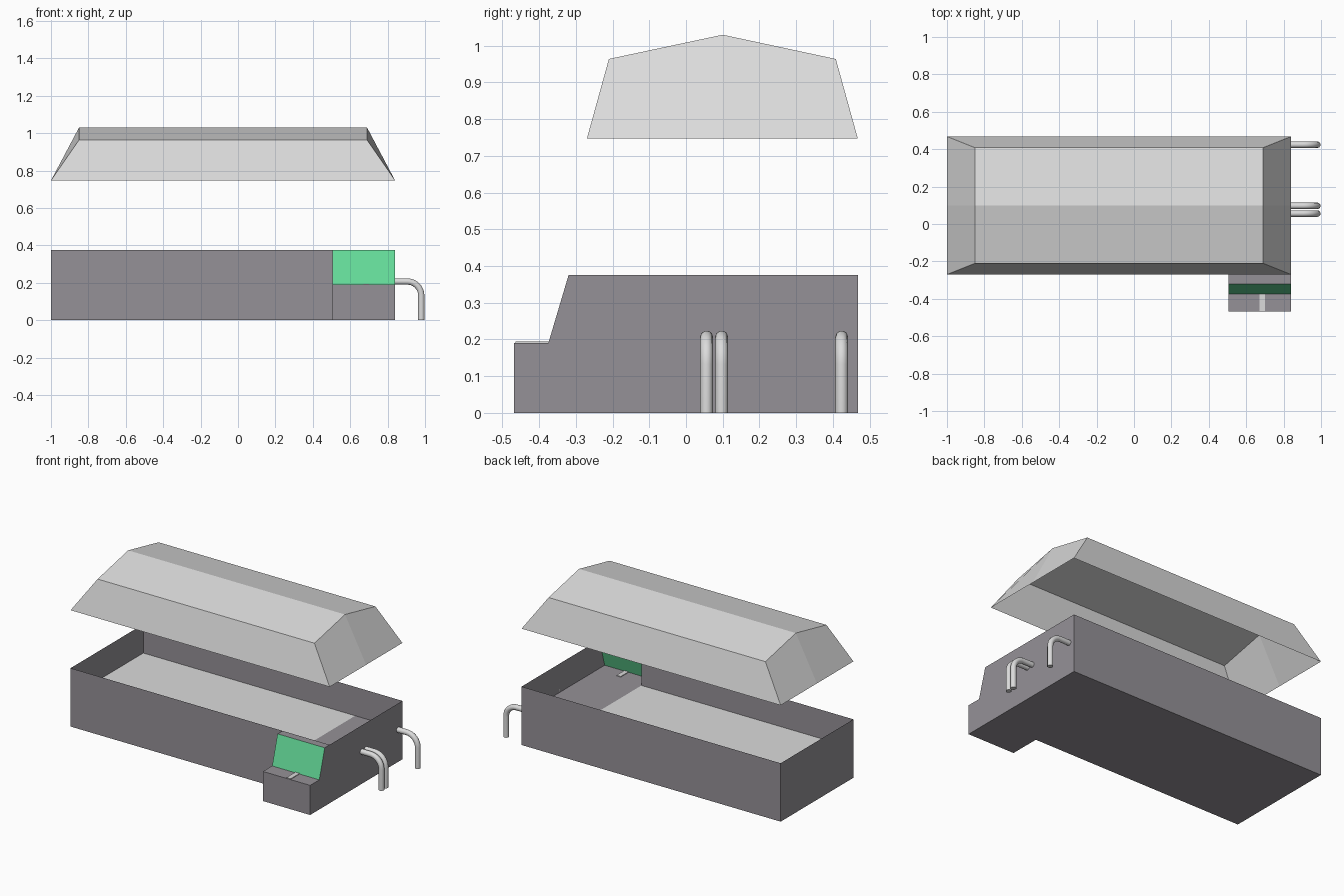
import bpy, bmesh, math
from mathutils import Vector

if "Cube" in bpy.data.objects:
    bpy.data.objects.remove(bpy.data.objects["Cube"])


def material(name, rgb):
    m = bpy.data.materials.new(name)
    m.diffuse_color = (*rgb, 1)
    m.use_nodes = True
    m.node_tree.nodes["Principled BSDF"].inputs["Base Color"].default_value = m.diffuse_color
    return m


HULL = material("purple grey", (0.30, 0.285, 0.31))
LIGHT = material("light grey", (0.71, 0.71, 0.71))
GREEN = material("screen green", (0.13, 0.71, 0.32))

X0, XC, X1 = -1.0, 0.505, 0.84       # left end, console start, right end
YC, YS, YT = -0.468, -0.375, -0.32   # console front, screen foot, screen top
Y0, Y1 = -0.27, 0.468                # tub front, tub back
DECK, RIM = 0.19, 0.375              # inner floor and rim heights


def sheet_object(name, sheets, mats):
    """Build an open shell from (points, facing direction) pairs."""
    bm = bmesh.new()
    faces = []
    for pts, facing in sheets:
        f = bm.faces.new([bm.verts.new(p) for p in pts])
        f.normal_update()
        if f.normal.dot(Vector(facing)) < 0:
            f.normal_flip()
        faces.append(f)
    me = bpy.data.meshes.new(name)
    for m in mats:
        me.materials.append(m)
    ob = bpy.data.objects.new(name, me)
    bpy.context.collection.objects.link(ob)
    return ob, bm, faces


def finish(ob, bm):
    bmesh.ops.remove_doubles(bm, verts=bm.verts, dist=0.0005)
    bm.to_mesh(ob.data)
    bm.free()


def side(x, yz):
    return [(x, y, z) for y, z in yz]


def level(z, xy):
    return [(x, y, z) for x, y in xy]


def strip(xa, xb, p, q):
    """Rectangle between two (y, z) points, running along x."""
    return [(xa, *p), (xb, *p), (xb, *q), (xa, *q)]


# Tub shell with the console bump at the front right
console = [(YC, 0), (YC, DECK), (YS, DECK), (YT, RIM)]
tub, bm, faces = sheet_object("tub_body", [
    (side(X0, [(Y0, 0), (Y1, 0), (Y1, RIM), (Y0, RIM)]), (-1, 0, 0)),
    (side(X1, console + [(Y1, RIM), (Y1, 0)]), (1, 0, 0)),
    (side(XC, console + [(Y0, RIM), (Y0, 0)]), (-1, 0, 0)),
    (strip(X0, X1, (Y1, 0), (Y1, RIM)), (0, 1, 0)),
    (strip(X0, XC, (Y0, 0), (Y0, RIM)), (0, -1, 0)),
    (strip(XC, X1, (YC, 0), (YC, DECK)), (0, -1, 0)),
    (strip(XC, X1, (YT, RIM), (Y0, RIM)), (0, 0, 1)),
    (level(0, [(X0, Y0), (XC, Y0), (XC, YC), (X1, YC), (X1, Y1), (X0, Y1)]), (0, 0, -1)),
    (level(DECK, [(XC, YC), (X1, YC), (X1, Y1), (XC, Y1)]), (0, 0, 1)),
], [HULL])
finish(tub, bm)

# Sloped screen: frame with an inset green face
screen, bm, faces = sheet_object(
    "console_screen", [(strip(XC, X1, (YS, DECK), (YT, RIM)), (0, -1, 0))], [HULL, GREEN])
bmesh.ops.inset_region(bm, faces=faces, thickness=0.013)
faces[0].material_index = 1
finish(screen, bm)

# Light inner bed
bed, bm, faces = sheet_object(
    "bed_surface", [(level(DECK, [(X0, Y0), (XC, Y0), (XC, Y1), (X0, Y1)]), (0, 0, 1))], [LIGHT])
finish(bed, bm)

# Thin light strip on the console shelf
bpy.ops.mesh.primitive_cube_add(size=1, location=(0.685, -0.38, DECK + 0.002))
shelf_strip = bpy.context.object
shelf_strip.name = "shelf_strip"
shelf_strip.scale = (0.03, 0.17, 0.004)
shelf_strip.data.materials.append(LIGHT)

# Hollow raised lid: rows of (y, z), lower ring wider than the upper one
YM, XL, XR = 0.10, -0.85, 0.69
base = [(Y0, 0.747), (YM, 0.747), (Y1, 0.747)]
crown = [(-0.21, 0.964), (YM, 1.03), (0.408, 0.964)]
sheets = []
for i in (0, 1):
    sheets.append((strip(XL, XR, crown[i], crown[i + 1]), (0, 0, 1)))
    for xb, xt in ((X0, XL), (X1, XR)):
        sheets.append(([(xb, *base[i]), (xb, *base[i + 1]),
                        (xt, *crown[i + 1]), (xt, *crown[i])], (xb, 0, 0)))
for i, d in ((0, -1), (2, 1)):
    sheets.append(([(X0, *base[i]), (X1, *base[i]), (XR, *crown[i]), (XL, *crown[i])], (0, d, 0)))
lid, bm, faces = sheet_object("lid", sheets, [LIGHT])
finish(lid, bm)

# Bent pipes on the right end
R, PX, PZ, BEND = 0.0175, 0.98, 0.207, 0.075
path = [(X1, PZ)]
for k in range(9):
    a = math.radians(90 - 90 * k / 8)
    path.append((PX - BEND + BEND * math.cos(a), PZ - BEND + BEND * math.sin(a)))
path.append((PX, 0))
for n, y in enumerate((0.056, 0.097, 0.424)):
    cu = bpy.data.curves.new("pipe", "CURVE")
    cu.dimensions = "3D"
    cu.bevel_depth = R
    cu.bevel_resolution = 3
    cu.use_fill_caps = True
    sp = cu.splines.new("POLY")
    sp.points.add(len(path) - 1)
    for p, (x, z) in zip(sp.points, path):
        p.co = (x, y, z, 1)
    ob = bpy.data.objects.new(f"pipe_{n + 1}", cu)
    bpy.context.collection.objects.link(ob)
    bpy.ops.object.select_all(action="DESELECT")
    ob.select_set(True)
    bpy.context.view_layer.objects.active = ob
    bpy.ops.object.convert(target="MESH")
    ob = bpy.context.object
    ob.data.materials.clear()
    ob.data.materials.append(LIGHT)
    bpy.ops.object.shade_smooth_by_angle(angle=math.radians(40))
